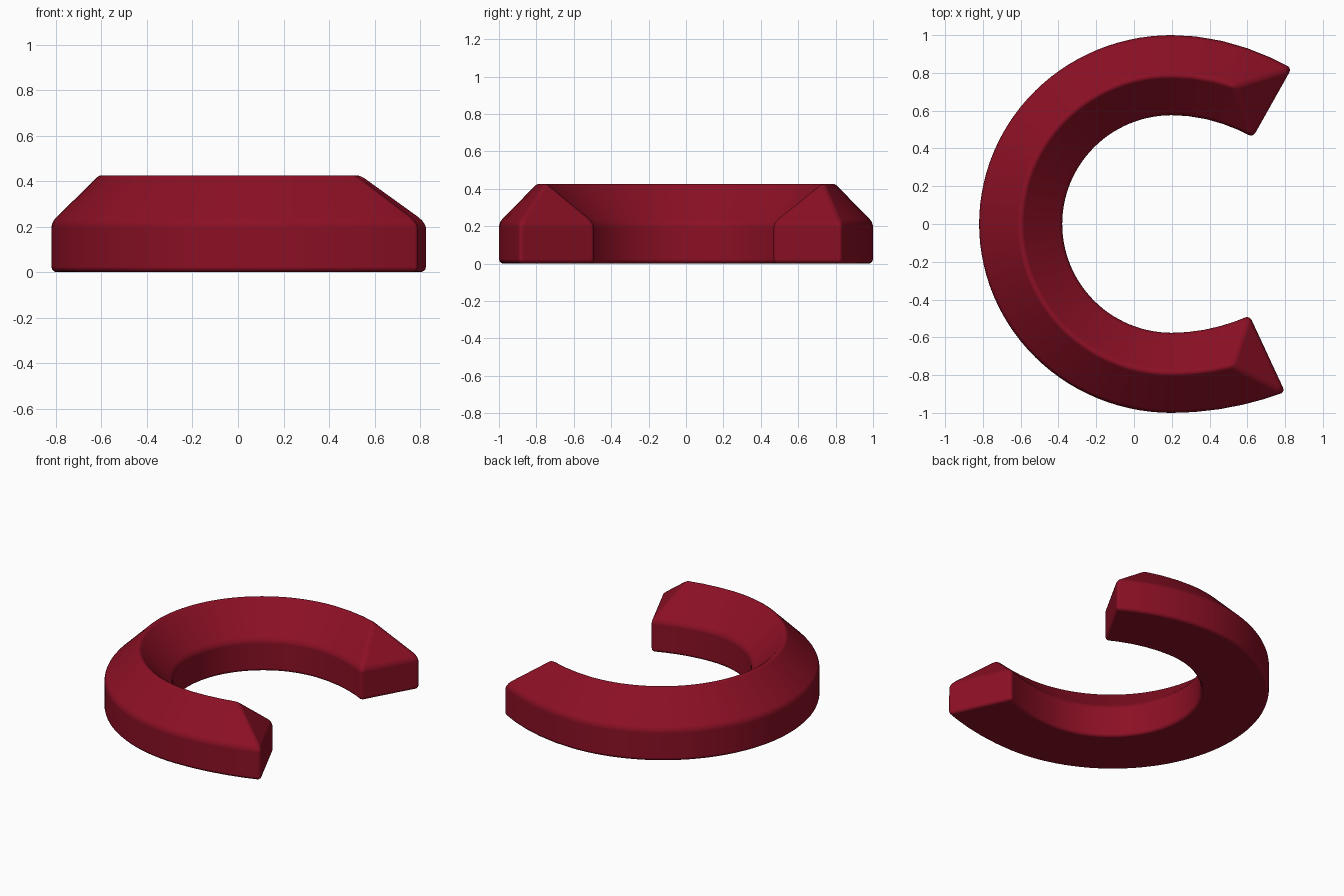
import bpy, bmesh, math

if "Cube" in bpy.data.objects:
    bpy.data.objects.remove(bpy.data.objects["Cube"])

CX = 0.2            # centre of the round part
WALL, RIDGE = 0.22, 0.436
HIP = 0.63          # fraction of each arm where the ridge ends
ARM = [1.0, 0.82, HIP, 0.42, 0.2]
ARC = 56


def arm_point(f, tip_x, top, tip_y):
    """Point on a shallow parabola from the round part (f=0) to the tip (f=1)."""
    return (CX + f * (tip_x - CX), top + (tip_y - top) * f * f)


def outline(rx, ry, upper, lower):
    """Open path: upper arm, half ellipse on the left, lower arm."""
    pts = [arm_point(f, upper[0], ry, upper[1]) for f in ARM]
    for i in range(ARC + 1):
        a = math.pi / 2 + math.pi * i / ARC
        pts.append((CX + rx * math.cos(a), ry * math.sin(a)))
    pts += [arm_point(f, lower[0], -ry, lower[1]) for f in reversed(ARM)]
    return pts


outer = outline(1.02, 1.0, (0.835, 0.825), (0.80, -0.89))
inner = outline(0.58, 0.576, (0.63, 0.46), (0.612, -0.485))
n = len(outer)
first, last = ARM.index(HIP), n - 1 - ARM.index(HIP)

bm = bmesh.new()


def ring(pts, z):
    return [bm.verts.new((x, y, z)) for x, y in pts]


ob, ib = ring(outer, 0), ring(inner, 0)
ot, it = ring(outer, WALL), ring(inner, WALL)
mid = [((a[0] + b[0]) / 2, (a[1] + b[1]) / 2) for a, b in zip(outer, inner)]
ridge = ring(mid[first:last + 1], RIDGE)


def top(i):
    return ridge[min(max(i, first), last) - first]


def face(*vs):
    bm.faces.new(list(dict.fromkeys(vs)))


# underside, walls and the two slopes
for i in range(n - 1):
    j = i + 1
    face(ob[i], ob[j], ib[j], ib[i])
    face(ob[i], ob[j], ot[j], ot[i])
    face(ib[i], ib[j], it[j], it[i])
    face(ot[i], ot[j], top(j), top(i))
    face(it[i], it[j], top(j), top(i))
# end walls and hipped ends
for i in (0, n - 1):
    face(ob[i], ib[i], it[i], ot[i])
    face(ot[i], it[i], top(i))
bmesh.ops.recalc_face_normals(bm, faces=bm.faces)
for f in bm.faces:
    f.smooth = True

mesh = bpy.data.meshes.new("open_ring")
bm.to_mesh(mesh)
bm.free()
ring_obj = bpy.data.objects.new("open_ring", mesh)
bpy.context.collection.objects.link(ring_obj)

# softly rounded edges
bev = ring_obj.modifiers.new("rounded_edges", 'BEVEL')
bev.width = 0.024
bev.segments = 3
bev.limit_method = 'ANGLE'
bev.angle_limit = math.radians(25)
bev.harden_normals = True

red = bpy.data.materials.new("dark_red")
red.diffuse_color = (0.26, 0.005, 0.018, 1)
red.use_nodes = True
red.node_tree.nodes["Principled BSDF"].inputs["Base Color"].default_value = red.diffuse_color
mesh.materials.append(red)
